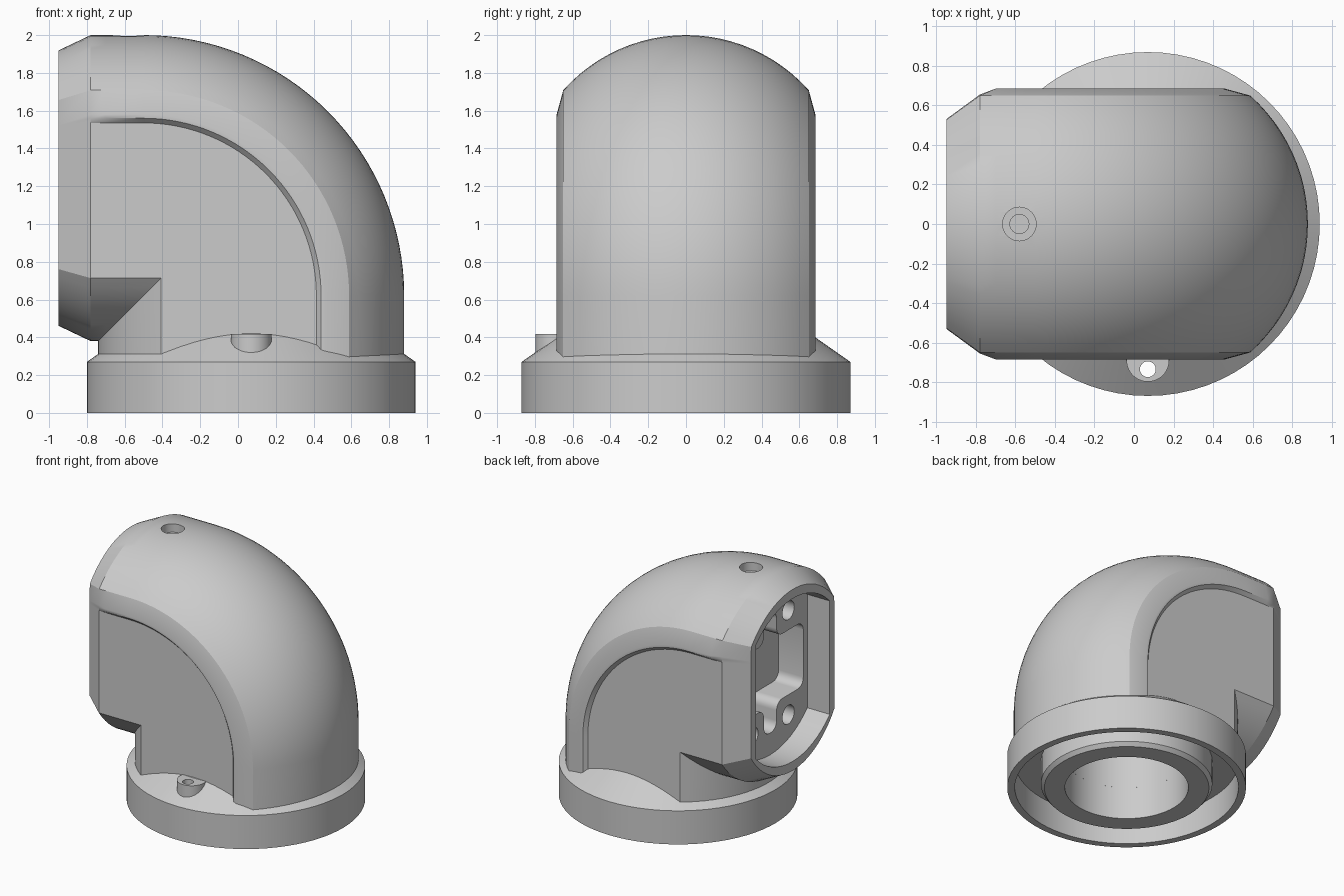
import bpy, bmesh, math
from mathutils import Matrix, Vector

if "Cube" in bpy.data.objects:
    bpy.data.objects.remove(bpy.data.objects["Cube"])

grey = bpy.data.materials.new("light_grey")
grey.use_nodes = True
grey.diffuse_color = (0.6, 0.6, 0.6, 1)
grey.node_tree.nodes["Principled BSDF"].inputs["Base Color"].default_value = (0.6, 0.6, 0.6, 1)

PIPE_X, PIPE_Z = 0.07, 1.19      # axes of the upright and level legs
BEND_X, BEND_Z, BEND_R = -0.5, 0.62, 0.57
FLAT, RADIUS = 0.655, 0.81


def finish(name, bm):
    bmesh.ops.remove_doubles(bm, verts=bm.verts, dist=0.0002)
    bmesh.ops.recalc_face_normals(bm, faces=bm.faces)
    mesh = bpy.data.meshes.new(name)
    bm.to_mesh(mesh)
    bm.free()
    mesh.materials.append(grey)
    ob = bpy.data.objects.new(name, mesh)
    bpy.context.collection.objects.link(ob)
    return ob


def activate(ob):
    bpy.ops.object.select_all(action='DESELECT')
    ob.select_set(True)
    bpy.context.view_layer.objects.active = ob


def loft(name, rings, cap=True):
    """Skin a list of equal-length closed rings; without caps, join last to first."""
    bm = bmesh.new()
    loops = [[bm.verts.new(p) for p in ring] for ring in rings]
    n = len(loops[0])
    pairs = list(zip(loops, loops[1:]))
    if cap:
        bm.faces.new(loops[0])
        bm.faces.new(loops[-1])
    else:
        pairs.append((loops[-1], loops[0]))
    for a, b in pairs:
        for i in range(n):
            j = (i + 1) % n
            bm.faces.new((a[i], a[j], b[j], b[i]))
    return finish(name, bm)


def cylinder(name, start, end, radius, sides=48):
    a, b = Vector(start), Vector(end)
    turn = (b - a).to_track_quat('Z', 'Y').to_matrix().to_4x4()
    bm = bmesh.new()
    bmesh.ops.create_cone(bm, cap_ends=True, segments=sides, radius1=radius, radius2=radius,
                          depth=(b - a).length, matrix=Matrix.Translation((a + b) / 2) @ turn)
    return finish(name, bm)


def cut(ob, cutter):
    mod = ob.modifiers.new("cut", 'BOOLEAN')
    mod.operation, mod.solver, mod.object = 'DIFFERENCE', 'EXACT', cutter
    activate(ob)
    bpy.ops.object.modifier_apply(modifier=mod.name)
    bpy.data.objects.remove(cutter)


def clipped_circle(radius, half_width, steps=16):
    """Circle with both sides cut flat, as (y, z) points."""
    a = math.asin(half_width / radius)
    arc = [(radius * math.sin(t), radius * math.cos(t))
           for t in (-a + 2 * a * i / steps for i in range(steps + 1))]
    return arc + [(-y, -z) for y, z in arc]


# Elbow cross-section: domed outside, raised ridge, flat cheek, round inside
def elbow_profile():
    dome = 0.87
    a = math.asin(0.65 / dome)
    half = [(RADIUS - dome + dome * math.cos(a * i / 12), dome * math.sin(a * i / 12))
            for i in range(13)]
    half += [(0.39, 0.685), (0.37, 0.683), (0.345, FLAT)]
    b = math.asin(FLAT / RADIUS)
    half += [(-RADIUS * math.cos(b * i / 12), RADIUS * math.sin(b * i / 12))
             for i in range(12, -1, -1)]
    return half + [(u, -y) for u, y in half[-2:0:-1]]


profile = elbow_profile()


def clamp(y):
    return max(-FLAT, min(FLAT, y))


def bend_ring(t):
    ring = []
    for u, y in profile:
        r = BEND_R + u
        if r < 0.2:      # inner corner is a mitre
            ring.append((BEND_X + r, y, BEND_Z + r))
        else:
            ring.append((BEND_X + r * math.sin(t), y, BEND_Z + r * math.cos(t)))
    return ring


# Elbow body with chamfered collar at the level end
rings = [[(-0.95, 0.81 * clamp(y), PIPE_Z + 0.9 * u) for u, y in profile],
         [(-0.78, clamp(y), PIPE_Z + u) for u, y in profile],
         [(min(-0.7, BEND_X + BEND_R + u), y, PIPE_Z + u) for u, y in profile]]
rings += [bend_ring(math.pi / 2 * i / 32) for i in range(33)]
rings.append([(PIPE_X + u, y, 0.26) for u, y in profile])
body = loft("elbow_body", rings)

# Upright bore
cut(body, cylinder("bore_cutter", (PIPE_X, 0, 0.1), (PIPE_X, 0, 1.0), 0.45, 64))

# Socket recess in the level end
shape = clipped_circle(0.655, 0.47)
cut(body, loft("socket_cutter", [[(x, y, PIPE_Z + z) for y, z in shape] for x in (-1.1, -0.75)]))

# Deeper cross-shaped pocket with rounded corners
W, H, S, T = 0.42, 0.26, 0.08, 0.48
quarter = [(W, H), (S, H), (S, T)]
cross = quarter + [(-y, z) for y, z in quarter[::-1]]
cross += [(-y, -z) for y, z in cross]
bm = bmesh.new()
verts = [bm.verts.new((-0.85, y, PIPE_Z + z)) for y, z in cross]
face = bm.faces.new(verts)
out = bmesh.ops.extrude_face_region(bm, geom=[face])
bmesh.ops.translate(bm, vec=(0.32, 0, 0),
                    verts=[v for v in out["geom"] if isinstance(v, bmesh.types.BMVert)])
long_edges = [e for e in bm.edges if abs(e.verts[0].co.x - e.verts[1].co.x) > 0.1]
bmesh.ops.bevel(bm, geom=long_edges, offset=0.07, segments=5, profile=0.5, affect='EDGES')
cut(body, finish("pocket_cutter", bm))

# Four screw holes in the socket floor
for y in (-0.23, 0.23):
    for z in (-0.42, 0.42):
        cut(body, cylinder("screw_cutter", (-0.85, y, PIPE_Z + z), (-0.5, y, PIPE_Z + z), 0.075, 32))

# Counterbored hole on top
cut(body, cylinder("counterbore_cutter", (-0.58, 0, 1.93), (-0.58, 0, 2.1), 0.085, 32))
cut(body, cylinder("top_hole_cutter", (-0.58, 0, 1.8), (-0.58, 0, 2.0), 0.048, 32))

# Base flange: outer skirt, recess, inner tube and sloped top
section = [(0.45, 0), (0.6, 0), (0.625, 0.03), (0.625, 0.22), (0.815, 0.22), (0.815, 0),
           (0.87, 0), (0.87, 0.27), (0.64, 0.431), (0.45, 0.431)]
base = loft("base_flange", [[(PIPE_X + r * math.cos(t), r * math.sin(t), z) for r, z in section]
                            for t in (2 * math.pi * i / 72 for i in range(72))], cap=False)

# Front screw lug
lug = cylinder("front_lug", (PIPE_X, -0.69, 0.25), (PIPE_X, -0.69, 0.417), 0.108, 40)
for part in (base, lug):
    cut(part, cylinder("lug_cutter", (PIPE_X, -0.735, 0.1), (PIPE_X, -0.735, 0.6), 0.04, 24))

for part in (body, base, lug):
    activate(part)
    bpy.ops.object.shade_smooth_by_angle(angle=math.radians(28))
